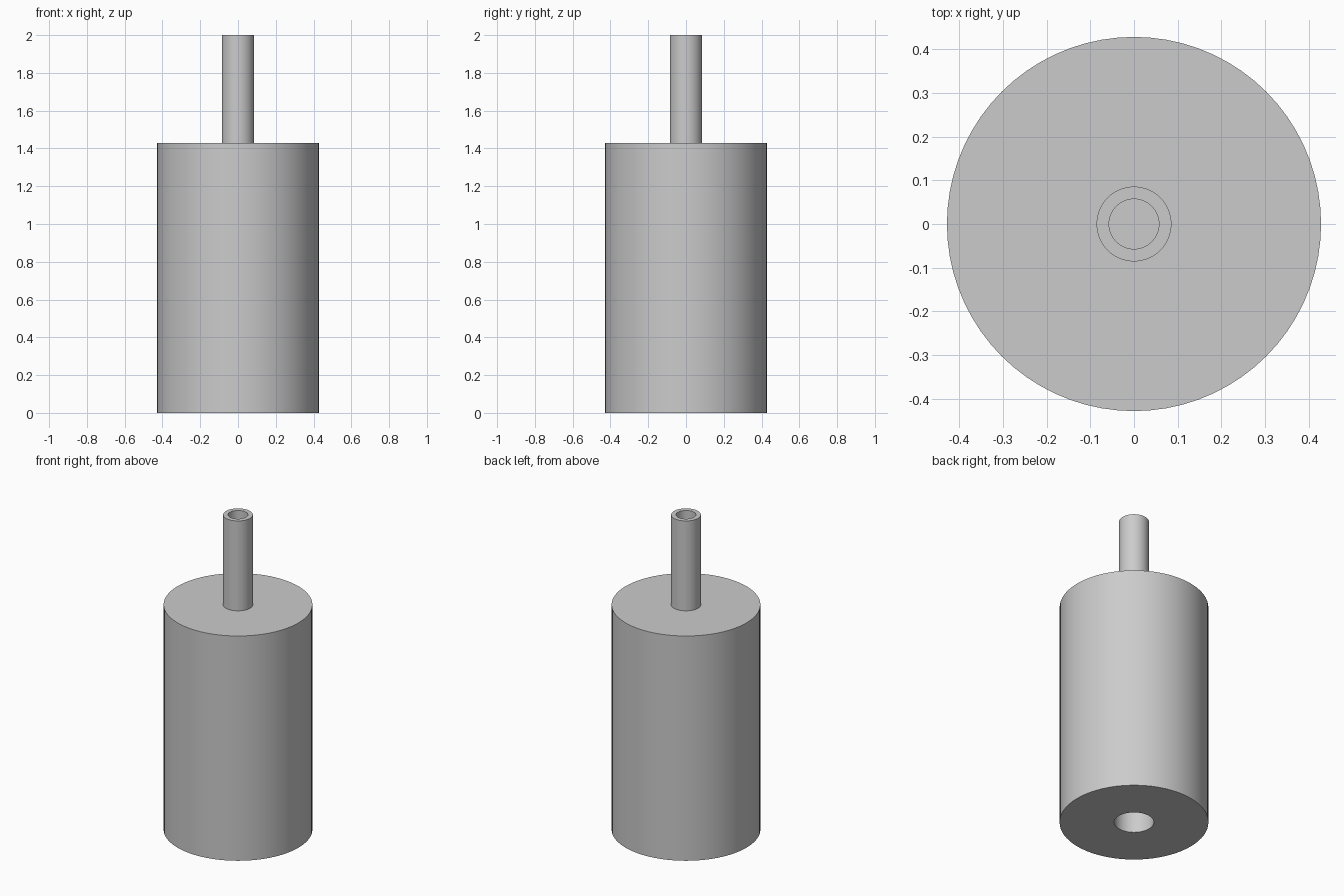
import bpy, bmesh, math
from mathutils import Vector

if "Cube" in bpy.data.objects:
    bpy.data.objects.remove(bpy.data.objects["Cube"], do_unlink=True)

UNIT = 2 / 70          # 70 units tall overall
SEGMENTS = 72

grey = bpy.data.materials.new("light grey")
grey.use_nodes = True
COLOUR = (0.6, 0.6, 0.6, 1)
grey.diffuse_color = COLOUR
grey.node_tree.nodes["Principled BSDF"].inputs["Base Color"].default_value = COLOUR


def lathe(name, profile):
    """Revolve (radius, height) points around the z axis."""
    bm = bmesh.new()
    verts = [bm.verts.new(Vector((r, 0, z)) * UNIT) for r, z in profile]
    edges = [bm.edges.new(pair) for pair in zip(verts, verts[1:])]
    bmesh.ops.spin(bm, geom=verts + edges, cent=(0, 0, 0), axis=(0, 0, 1),
                   angle=math.tau, steps=SEGMENTS)
    bmesh.ops.remove_doubles(bm, verts=bm.verts, dist=1e-5)
    bmesh.ops.recalc_face_normals(bm, faces=bm.faces)
    mesh = bpy.data.meshes.new(name)
    bm.to_mesh(mesh)
    bm.free()
    mesh.materials.append(grey)
    obj = bpy.data.objects.new(name, mesh)
    bpy.context.collection.objects.link(obj)
    bpy.ops.object.select_all(action='DESELECT')
    obj.select_set(True)
    bpy.context.view_layer.objects.active = obj
    bpy.ops.object.shade_smooth_by_angle(angle=math.radians(30))
    return obj


# Main cylinder with a blind socket in its underside
lathe("body", [(0, 20), (4, 20), (4, 0), (15, 0), (15, 50), (0, 50)])

# Narrow shaft with a blind bore in its top end
lathe("shaft", [(0, 50), (3, 50), (3, 70), (2, 70), (2, 55), (0, 55)])
